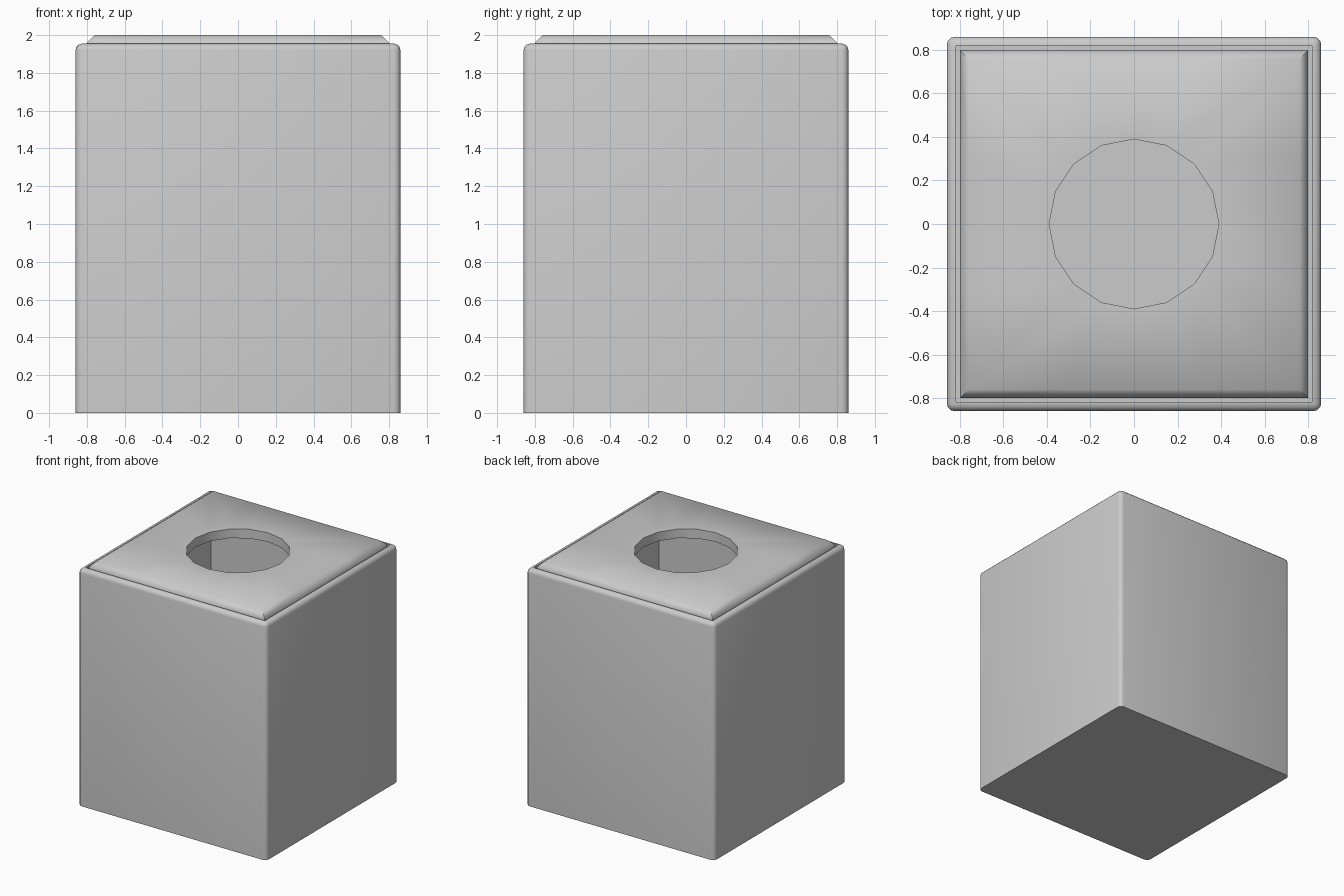
import bpy, bmesh
from math import cos, sin, pi, radians

if "Cube" in bpy.data.objects:
    bpy.data.objects.remove(bpy.data.objects["Cube"])

W, INNER, FLOOR, RIM = 0.86, 0.80, 0.06, 1.955


def finish(bm, name, angle):
    bmesh.ops.recalc_face_normals(bm, faces=bm.faces)
    mesh = bpy.data.meshes.new(name)
    bm.to_mesh(mesh)
    bm.free()
    ob = bpy.data.objects.new(name, mesh)
    bpy.context.collection.objects.link(ob)
    bpy.ops.object.select_all(action='DESELECT')
    ob.select_set(True)
    bpy.context.view_layer.objects.active = ob
    bpy.ops.object.shade_smooth_by_angle(angle=radians(angle))
    return ob


# Body: open square bin with rounded outer corners and top edge
bm = bmesh.new()
bmesh.ops.create_cube(bm, size=1)
for v in bm.verts:
    v.co = (v.co.x * 2 * W, v.co.y * 2 * W, (v.co.z + 0.5) * RIM)
outer = [e for e in bm.edges if max(v.co.z for v in e.verts) > 1]
top = next(f for f in bm.faces if f.normal.z > 0.9 or f.calc_center_median().z > RIM - 0.01)
bmesh.ops.inset_region(bm, faces=[top], thickness=W - INNER)
down = bmesh.ops.extrude_face_region(bm, geom=[top])['geom']
bmesh.ops.delete(bm, geom=[top], context='FACES_ONLY') if top.is_valid else None
for v in down:
    if isinstance(v, bmesh.types.BMVert):
        v.co.z = FLOOR
bmesh.ops.bevel(bm, geom=[e for e in outer if e.is_valid], offset=0.035,
                segments=3, profile=0.5, affect='EDGES')
finish(bm, "bin_body", 40)

# Lid: chamfered square plate with a 16-sided opening
N = 16
bm = bmesh.new()


def ring(radius, z, square):
    pts = []
    for i in range(N):
        c, s = cos(2 * pi * i / N), sin(2 * pi * i / N)
        k = radius / max(abs(c), abs(s)) if square else radius
        pts.append(bm.verts.new((c * k, s * k, z)))
    return pts


rings = [ring(0.39, 1.925, False), ring(INNER, 1.925, True), ring(INNER, 1.96, True),
         ring(0.76, 2.0, True), ring(0.39, 2.0, False)]
for a, b in zip(rings, rings[1:] + rings[:1]):
    for i in range(N):
        j = (i + 1) % N
        bm.faces.new((a[i], a[j], b[j], b[i]))
finish(bm, "lid", 50)
